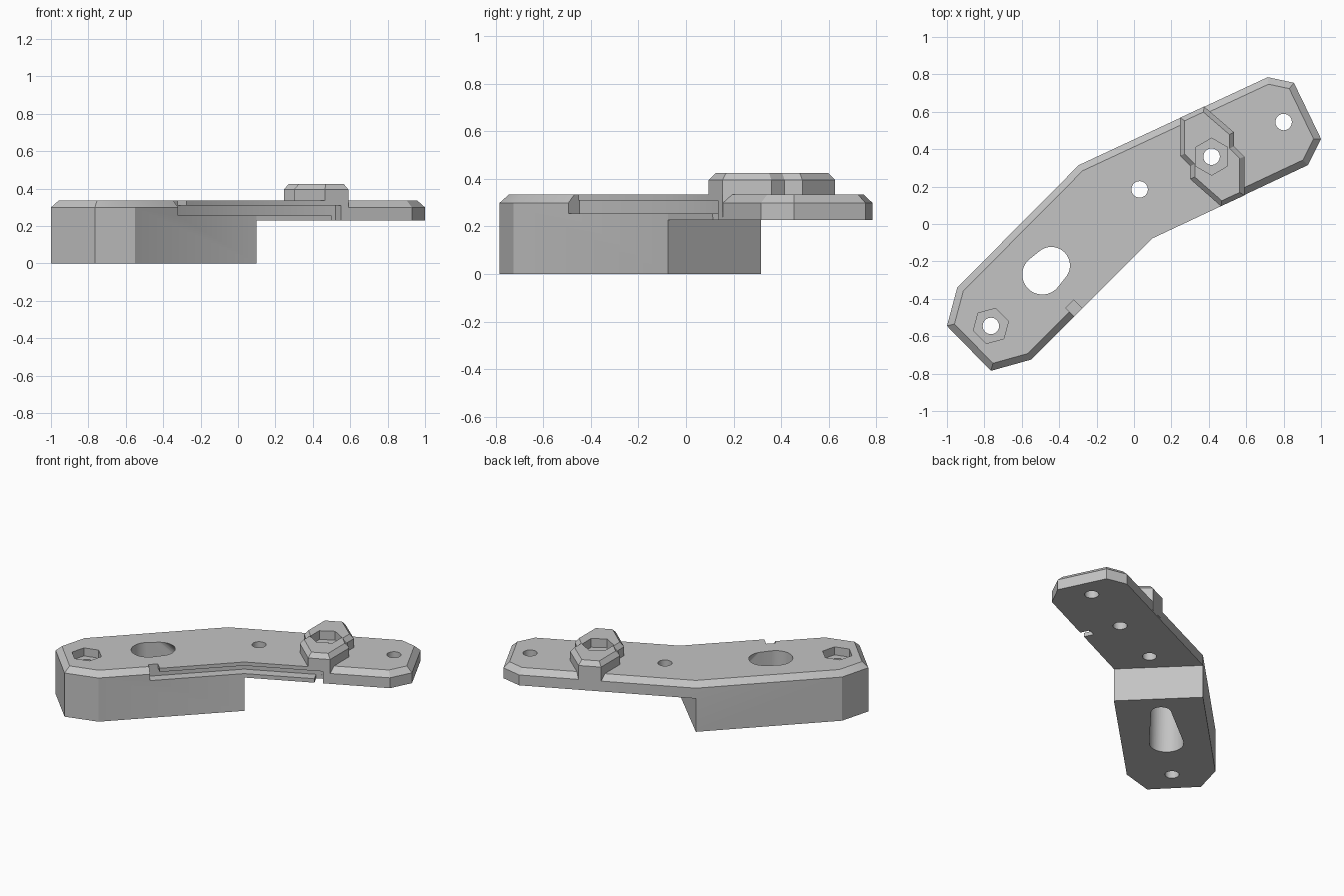
import bpy, bmesh, math
from mathutils import Vector

cube = bpy.data.objects.get("Cube")
if cube:
    bpy.data.objects.remove(cube)

grey = bpy.data.materials.new("plain grey")
grey.use_nodes = True
grey.diffuse_color = (0.55, 0.55, 0.55, 1)
grey.node_tree.nodes["Principled BSDF"].inputs["Base Color"].default_value = grey.diffuse_color


def add_object(name, bm):
    bmesh.ops.recalc_face_normals(bm, faces=bm.faces)
    mesh = bpy.data.meshes.new(name)
    bm.to_mesh(mesh)
    bm.free()
    mesh.materials.append(grey)
    obj = bpy.data.objects.new(name, mesh)
    bpy.context.collection.objects.link(obj)
    return obj


def offset(points, d, closed=True):
    """Shift a path to its left by d with mitred corners."""
    pts = [Vector(p) for p in points]
    n = len(pts)
    result = []
    for i, p in enumerate(pts):
        before, after = pts[i - 1], pts[(i + 1) % n]
        a, b = (p - before).normalized(), (after - p).normalized()
        if not closed and i == 0:
            a = b
        if not closed and i == n - 1:
            b = a
        na, nb = Vector((-a.y, a.x)), Vector((-b.y, b.x))
        result.append(p + (na + nb) * d / (1 + na.dot(nb)))
    return result


def prism(name, outline, z0, z1, chamfer=0, inset=0):
    """Upright prism, with an optional sloped top edge."""
    layers = [(outline, z0), (outline, z1 - chamfer)]
    if chamfer:
        layers.append((offset(outline, inset), z1))
    bm = bmesh.new()
    rings = [[bm.verts.new((p[0], p[1], z)) for p in pts] for pts, z in layers]
    n = len(outline)
    for low, high in zip(rings, rings[1:]):
        for i in range(n):
            j = (i + 1) % n
            bm.faces.new((low[i], low[j], high[j], high[i]))
    bm.faces.new(rings[0][::-1])
    bm.faces.new(rings[-1])
    return add_object(name, bm)


def strip(name, path, outside, inside, z0, z1):
    """Band that follows part of the front edge."""
    poly = offset(path, -outside, False) + offset(path, inside, False)[::-1]
    return prism(name, poly, z0, z1)


def circle(center, radius, sides=48, turn=0):
    return [(center[0] + radius * math.cos(math.tau * i / sides + turn),
             center[1] + radius * math.sin(math.tau * i / sides + turn)) for i in range(sides)]


def combine(target, tool, operation):
    """Boolean with the tool, which is then removed."""
    mod = target.modifiers.new("bool", 'BOOLEAN')
    mod.operation = operation
    mod.solver = 'EXACT'
    mod.object = tool
    graph = bpy.context.evaluated_depsgraph_get()
    mesh = bpy.data.meshes.new_from_object(target.evaluated_get(graph))
    target.modifiers.clear()
    target.data = mesh
    bpy.data.objects.remove(tool)


# Bent plate with sloped top edge
front_bend, back_bend = (0.10, -0.075), (-0.295, 0.315)
outline = [(-1, -0.545), (-0.765, -0.785), (-0.55, -0.725), front_bend, (0.93, 0.315),
           (1, 0.455), (0.855, 0.755), (0.715, 0.785), back_bend, (-0.945, -0.34)]
body = prism("bent_bracket", outline, 0, 0.335, 0.036, 0.036)

# Thin arm: remove the block below it
arm_space = [front_bend, (0.5, -0.5), (1.3, 0), (1.3, 1.2), (0, 1.2), back_bend]
mid = (Vector(front_bend) + Vector(back_bend)) / 2
side = Vector(front_bend) - mid
arm_space[0], arm_space[-1] = mid + side * 1.3, mid - side * 1.3
combine(body, prism("arm_cutter", arm_space, -0.1, 0.228), 'DIFFERENCE')

# Square lip along the front edge
combine(body, strip("lip", [(-0.30, -0.475), front_bend, (0.59, 0.155)],
                    0.001, 0.08, 0.26, 0.335), 'UNION')

# Raised nut boss across the arm
boss = [(0.246, 0.568), (0.246, 0.365), (0.30, 0.31), (0.30, 0.24), (0.465, 0.095),
        (0.59, 0.153), (0.59, 0.36), (0.535, 0.415), (0.535, 0.49), (0.375, 0.628)]
combine(body, prism("boss", boss, 0.24, 0.425, 0.03, 0.025), 'UNION')

# Cable groove with its entry notch and lower exit
groove_start, groove_end = (-0.32, -0.495), (0.55, 0.137)
cuts = [strip("groove", [groove_start, front_bend, groove_end], 0.05, 0.065, 0.255, 0.31),
        strip("entry", [groove_start, (-0.277, -0.452)], 0.05, 0.065, 0.256, 0.5),
        strip("exit", [(0.50, 0.113), groove_end], 0.05, 0.065, 0.1, 0.309)]

# Screw holes and hexagonal nut pockets
end_screw, boss_screw = (-0.765, -0.545), (0.415, 0.36)
for spot in (end_screw, boss_screw, (0.03, 0.185), (0.80, 0.545)):
    cuts.append(prism("screw_hole", circle(spot, 0.044, 32), -0.1, 0.6))
cuts.append(prism("end_pocket", circle(end_screw, 0.097, 6, math.radians(15)), 0.28, 0.6))
cuts.append(prism("boss_pocket", circle(boss_screw, 0.099, 6, math.radians(30)), 0.365, 0.6))

# Large hole that widens into a sloping pocket underneath
bm = bmesh.new()
for center, radius, heights in (((-0.49, -0.27), 0.107, (-0.05, 0.4)),
                                ((-0.215, 0.005), 0.062, (-0.05, 0.03))):
    for z in heights:
        for x, y in circle(center, radius):
            bm.verts.new((x, y, z))
hull = bmesh.ops.convex_hull(bm, input=bm.verts)
bmesh.ops.delete(bm, geom=list({v for v in hull["geom_interior"] + hull["geom_unused"]
                                if isinstance(v, bmesh.types.BMVert)}), context='VERTS')
cuts.append(add_object("cable_hole", bm))

for cutter in cuts:
    combine(body, cutter, 'DIFFERENCE')

bpy.ops.object.select_all(action='DESELECT')
body.select_set(True)
bpy.context.view_layer.objects.active = body
bpy.ops.object.shade_smooth_by_angle(angle=math.radians(25))
